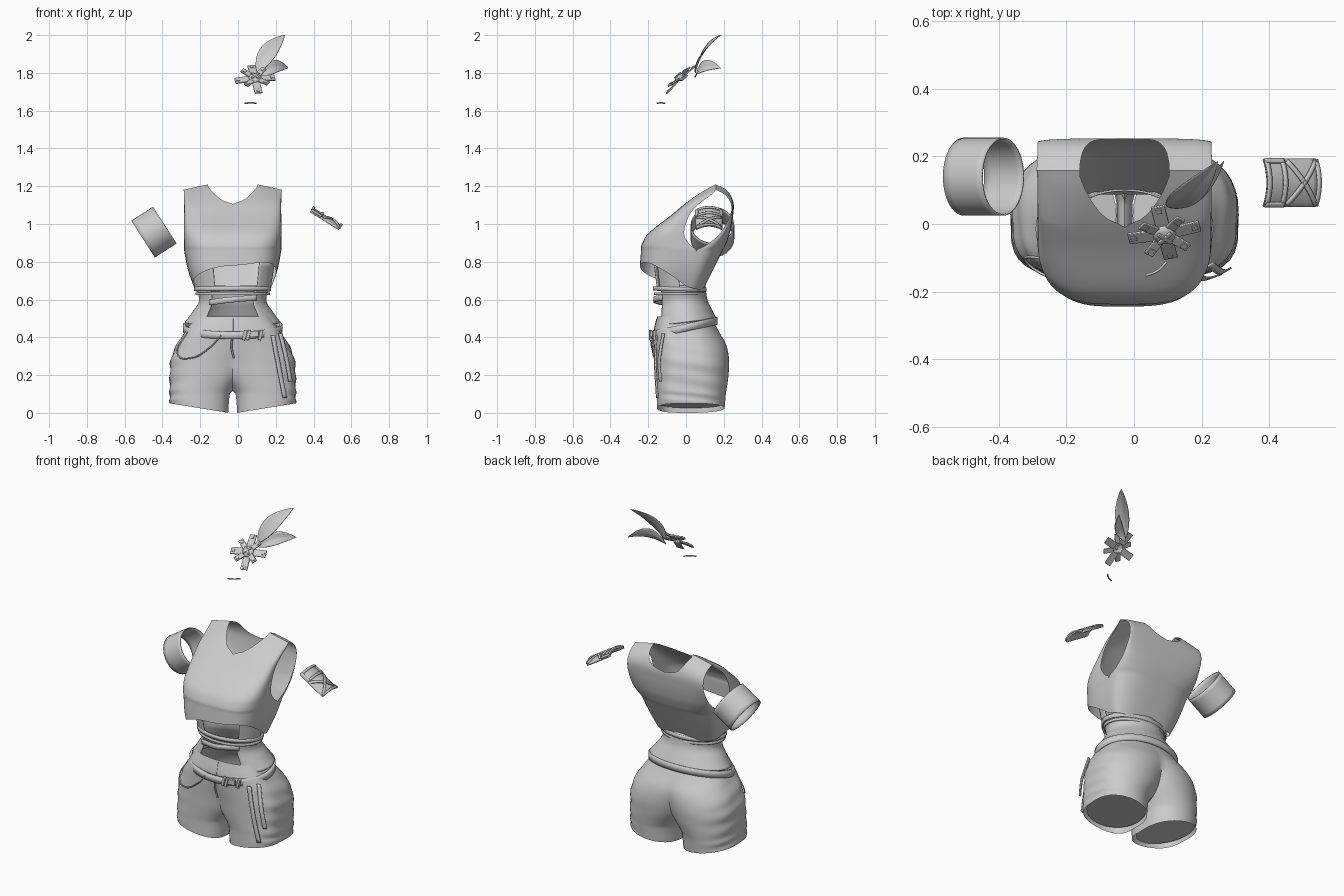
import bpy, bmesh
from math import sin, cos, pi, acos, radians
from mathutils import Vector, Matrix

if "Cube" in bpy.data.objects:
    bpy.data.objects.remove(bpy.data.objects["Cube"])

XM = -0.028  # the garments' own centre line


def finish(ob, thick=0, bevel=0):
    bpy.context.collection.objects.link(ob)
    bpy.ops.object.select_all(action='DESELECT')
    ob.select_set(True)
    bpy.context.view_layer.objects.active = ob
    bpy.ops.object.shade_smooth_by_angle(angle=radians(40))
    if thick:
        m = ob.modifiers.new("thickness", 'SOLIDIFY')
        m.thickness, m.offset = thick, 0
    if bevel:
        m = ob.modifiers.new("bevel", 'BEVEL')
        m.width, m.segments = bevel, 2
    return ob


def sheet(name, fs, nu, nv, wrap=False, thick=0, drop_centre=False):
    """Grid surface(s) from functions f(u, v) -> point."""
    bm = bmesh.new()
    for f in (fs if isinstance(fs, list) else [fs]):
        n = nu if wrap else nu + 1
        g = [[bm.verts.new(f(i / nu, j / nv)) for i in range(n)] for j in range(nv + 1)]
        for j in range(nv):
            for i in range(nu):
                k = (i + 1) % n
                q = [g[j][i], g[j][k], g[j + 1][k], g[j + 1][i]]
                if drop_centre and all(abs(v.co.x - XM) < 1e-4 for v in q):
                    continue
                bm.faces.new(q)
    bmesh.ops.remove_doubles(bm, verts=bm.verts, dist=1e-4)
    bmesh.ops.delete(bm, geom=[v for v in bm.verts if not v.link_faces], context='VERTS')
    bmesh.ops.recalc_face_normals(bm, faces=bm.faces)
    me = bpy.data.meshes.new(name)
    bm.to_mesh(me)
    bm.free()
    return finish(bpy.data.objects.new(name, me), thick)


def interp(T, z):
    """Smooth lookup in a table whose first column is the key."""
    z = min(max(z, T[0][0]), T[-1][0])
    i = max(k for k in range(len(T) - 1) if T[k][0] <= z)
    h = T[i + 1][0] - T[i][0]
    t = (z - T[i][0]) / h

    def slope(k, c):
        a, b = T[max(k - 1, 0)], T[min(k + 1, len(T) - 1)]
        return (b[c] - a[c]) / (b[0] - a[0])
    return [(2*t**3 - 3*t*t + 1) * T[i][c] + (t**3 - 2*t*t + t) * h * slope(i, c)
            + (3*t*t - 2*t**3) * T[i + 1][c] + (t**3 - t*t) * h * slope(i + 1, c)
            for c in range(1, len(T[0]))]


def ell(th, a, yf, yb):
    return XM + a * cos(th), (yf + yb) / 2 + (yb - yf) / 2 * sin(th)


def hoop(name, a, yf, yb, zfun, h, thick):
    def f(u, v):
        x, y = ell(2 * pi * u, a, yf, yb)
        return x, y, zfun(y) + (v - .5) * h
    return sheet(name, f, 64, 2, True, thick)


def ribbon(name, pts, side, thick=.006):
    T = [(i / (len(pts) - 1), *p) for i, p in enumerate(pts)]
    return sheet(name, lambda u, v: Vector(interp(T, v)) + Vector(side) * (u - .5), 2, 16, False, thick)


def cord(name, pts, r):
    cu = bpy.data.curves.new(name, 'CURVE')
    cu.dimensions, cu.bevel_depth, cu.bevel_resolution, cu.use_fill_caps = '3D', r, 2, True
    s = cu.splines.new('BEZIER')
    s.bezier_points.add(len(pts) - 1)
    for b, p in zip(s.bezier_points, pts):
        b.co, b.handle_left_type, b.handle_right_type = p, 'AUTO', 'AUTO'
    bpy.context.collection.objects.link(bpy.data.objects.new(name, cu))


def box(name, size, mat, bevel=.002):
    bm = bmesh.new()
    bmesh.ops.create_cube(bm, size=1, matrix=mat @ Matrix.Diagonal((*size, 1)))
    me = bpy.data.meshes.new(name)
    bm.to_mesh(me)
    bm.free()
    return finish(bpy.data.objects.new(name, me), 0, bevel)


# Shorts: two clipped leg ellipses that blend into one waist (z, centre, half width, front, back)
LEG = [(0, .178, .156, -.155, .205), (.10, .174, .161, -.155, .212), (.13, .166, .169, -.156, .216),
       (.20, .14, .193, -.158, .225), (.28, .115, .213, -.16, .228), (.36, .07, .228, -.165, .213),
       (.43, .025, .228, -.17, .175), (.51, 0, .2, -.152, .13)]


def leg(s):
    def f(u, v):
        z = .51 * v
        cx, a, yf, yb = interp(LEG, z)
        cy, b = (yf + yb) / 2, (yb - yf) / 2
        tc = min(acos(max(-1, -max(cx, 0) / a)), 2.98)

        def at(th):
            sn = sin(th)
            return max(cx + a * cos(th), 0), cy + b * (sn ** .85 if sn > 0 else -abs(sn) ** .5)
        if u <= .8:
            x, y = at(tc * (2 * u / .8 - 1))
        else:
            k = (u - .8) / .2
            p, q = at(tc), at(-tc)
            x, y = p[0] + (q[0] - p[0]) * k, p[1] + (q[1] - p[1]) * k
        if z > .115 and (u >= .8 or u == 0):
            x = 0
        x += .003 * sin(z * 75 + y * 14) * max(0, x - .15) / .18 * (z < .42)  # cloth folds
        return XM + s * x, y, z + max(0, 1 - z / .12) * .05 * max(0, x - .02) / .31
    return f


sheet("shorts", [leg(1), leg(-1)], 40, 44, True, drop_centre=True)


# Closed lining just inside each leg opening
def lining(s):
    def f(u, v):
        x, y = .178 + .154 * v * cos(2 * pi * u), .025 + .178 * v * sin(2 * pi * u)
        return XM + s * x, y, .025 + .05 * (x - .02) / .31
    return f


sheet("leg_lining", [lining(1), lining(-1)], 32, 4, True)

# Crop top: four quarters with neckline, armholes and a slanting hem
# (z, half width, front, front arm edge, back arm edge, back)
TOP = [(.64, .195, -.24, 0, 0, .085), (.75, .235, -.245, .02, .02, .14),
       (.86, .257, -.238, .055, .055, .195), (.89, .257, -.235, .02, .11, .21),
       (.95, .258, -.20, -.01, .18, .232), (1.05, .257, -.075, .02, .235, .25),
       (1.12, .257, .01, .08, .235, .25), (1.18, .258, .10, .14, .20, .215),
       (1.21, .26, .158, .158, .158, .158)]


def quarter(s, front):
    P = .58 if front else .7

    def f(u, v):
        zn = .65 + .56 * v
        sn = sin(u * pi / 2) ** P
        z = zn
        if zn < .88:
            hem = .668 + (.112 * sn + s * .055 * cos(u * pi / 2) * sn if front else -.022 * sn)
            z = hem + (zn - .65) / .23 * (.88 - hem)
        w, yF, ef, eb, yB = interp(TOP, z)
        if z < .86:
            ef = eb = (ef + eb) / 2
        xin = .132 * min(1, max(0, (z - 1.112) / .09)) ** (.48 if front else .25)
        al = u * acos((xin / w) ** (1 / P))
        x = w * abs(cos(al)) ** P if al < pi / 2 - 1e-6 else 0
        e, y0 = (ef, yF) if front else (eb, yB)
        y = e + (y0 - e) * sin(al) ** P
        return XM + s * x, y, z - max(0, z - 1.1) * 2 * max(0, x - .13)
    return f


sheet("crop_top", [quarter(s, fr) for s in (1, -1) for fr in (True, False)], 20, 64)

# Open-fronted waist piece flaring over the hips (v, half width, front, back, height)
WAIST = [(0, .25, -.165, .158, .48), (.4, .21, -.158, .135, .535),
         (.7, .175, -.154, .11, .595), (1, .194, -.16, .1, .675)]


def waist(u, v):
    a, yf, yb, z = interp(WAIST, v)
    x, y = ell(radians(-52 + 284 * u), a, yf, yb)
    return x, y, z + (1 - v) * .13 * y


sheet("waist_piece", waist, 48, 16, False, .006)

# Side panels showing under the front hem
for nm, t0, t1, zt in (("left_bib_panel", 180, 242, .79), ("right_bib_panel", 310, 360, .80)):
    def bib(u, v, t0=t0, t1=t1, zt=zt):
        x, y = ell(radians(t0 + (t1 - t0) * u), .196 + .025 * v, -.165 - .02 * v, .10)
        return x, y, .645 + (zt - .645) * v
    sheet(nm, bib, 14, 6, False, .006)

# Bands and belt
hoop("rib_band", .198, -.17, .103, lambda y: .655 - .02 * y, .022, .012)
hoop("lower_rib_band", .192, -.165, .102, lambda y: .63, .014, .01)
hoop("belt", .256, -.188, .16, lambda y: .452 + .22 * y, .04, .014)
ribbon("front_strap", [(-.15, -.13, .585), (-.03, -.168, .60), (.10, -.13, .61)], (0, 0, .03), .01)
for i, x in enumerate((.035, .055, .12)):
    box(f"belt_loop_{i}", (.016, .018, .055),
        Matrix.Translation((x, -.186 + (x > .1) * .02, .412)) @ Matrix.Rotation(.25, 4, 'Y'))
box("belt_buckle", (.05, .012, .032), Matrix.Translation((.085, -.182, .418)))

# Hanging ribbons, cord and drawstring
ribbon("long_ribbon", [(.185, -.158, .41), (.215, -.162, .25), (.248, -.152, .08)], (.022, .008, 0))
ribbon("short_ribbon", [(.225, -.12, .42), (.258, -.142, .28), (.278, -.135, .165)], (.02, .012, 0))
cord("hip_cord", [(-.265, -.10, .43), (-.32, -.11, .31), (-.25, -.158, .29),
                  (-.15, -.18, .345), (-.09, -.19, .41)], .004)
cord("drawstring", [(-.03, -.178, .40), (-.035, -.172, .35), (-.022, -.168, .29)], .005)
cord("fly_seam", [(-.027, -.154, .50), (-.027, -.172, .42)], .003)

# Upper-arm band
AX = Vector((-.84, 0, -.54))
BAND = Matrix.Translation((-.445, .14, .957)) @ AX.to_track_quat('Z', 'Y').to_matrix().to_4x4()
sheet("arm_band", lambda u, v: BAND @ Vector((.113 * cos(2*pi*u), .113 * sin(2*pi*u), (v - .5) * .137)),
      40, 6, True, .005)

# Curved arm patch with a frame and crossed straps
ex = Vector((.848, 0, -.53))
ez = Vector((.53, 0, .848))
PATCH = Matrix.Translation((.47, .122, 1.037)) @ Matrix((ex, (0, 1, 0), ez)).transposed().to_4x4()


def on_patch(x, y, lift=0):
    return PATCH @ Vector((x, y, lift - 4.5 * y * y))


def strap(name, p, q, w):
    p, q = Vector(p), Vector(q)
    n = (q - p).orthogonal().normalized() * w
    def f(u, v):
        c = p.lerp(q, v) + n * (u - .5)
        return on_patch(c.x, c.y, .008)
    sheet(name, f, 2, 10, False, .008)


sheet("arm_patch", lambda u, v: on_patch((u - .5) * .18, (v - .5) * .14), 8, 12, False, .008)
L = [((-.085, -.065), (-.085, .065)), ((-.03, -.065), (-.03, .065)), ((-.09, -.065), (-.025, -.065)),
     ((-.09, .065), (-.025, .065)), ((-.015, -.065), (.085, .065)), ((-.015, .065), (.085, -.065)),
     ((.087, -.068), (.087, .068))]
for i, (p, q) in enumerate(L):
    strap(f"patch_strap_{i}", p, q, .013)

# Flower hair ornament made of flat strips
N = Vector((.06, -.68, .73))
FLOWER = Matrix.Translation((.09, -.03, 1.772)) @ N.to_track_quat('Z', 'Y').to_matrix().to_4x4()
for i in range(8):
    ln = .08 if i % 2 == 0 else .058
    R = FLOWER @ Matrix.Rotation(i * pi / 4 + .12, 4, 'Z') @ Matrix.Rotation(-.12 if i % 2 else .08, 4, 'Y')
    box(f"petal_{i}", (ln, .042 if i % 2 == 0 else .03, .008), R @ Matrix.Translation((.028 + ln / 2, 0, 0)))
    box(f"petal_pad_{i}", (.018, .016, .005), R @ Matrix.Translation((.012 + ln, 0, .005)), .001)
sheet("flower_centre", lambda u, v: FLOWER @ Vector((.034 * cos(2*pi*u) * sin(v*pi/2), .034 * sin(2*pi*u) * sin(v*pi/2),
                                                     .02 * cos(v * pi / 2))), 20, 6, True)
for i in (1, -1):
    box(f"centre_cross_{i}", (.055, .012, .008),
        FLOWER @ Matrix.Translation((0, 0, .02)) @ Matrix.Rotation(i * pi / 4, 4, 'Z'))

# Leaves behind the flower
for nm, p0, p1, p2, side in (
        ("tall_leaf", (.10, .05, 1.80), (.15, .075, 1.92), (.248, .185, 2.0), (.038, -.013, -.024)),
        ("short_leaf", (.10, .05, 1.775), (.20, .075, 1.86), (.265, .185, 1.825), (-.008, .014, .034))):
    A, B, C, S = map(Vector, (p0, p1, p2, side))
    def leaf(u, v, A=A, B=B, C=C, S=S):
        p = A * (1 - v)**2 + B * 2 * v * (1 - v) + C * v * v
        w = sin(pi * v ** .9) ** .85 if 0 < v < 1 else 0
        return p + (S * (2 * u - 1) + Vector((0, -.008, .004)) * abs(2 * u - 1)) * w
    sheet(nm, leaf, 8, 20, False, .003)

# Small curved pin below the flower
cord("hair_pin", [(.035, -.152, 1.64), (.07, -.138, 1.641), (.096, -.112, 1.64)], .004)
